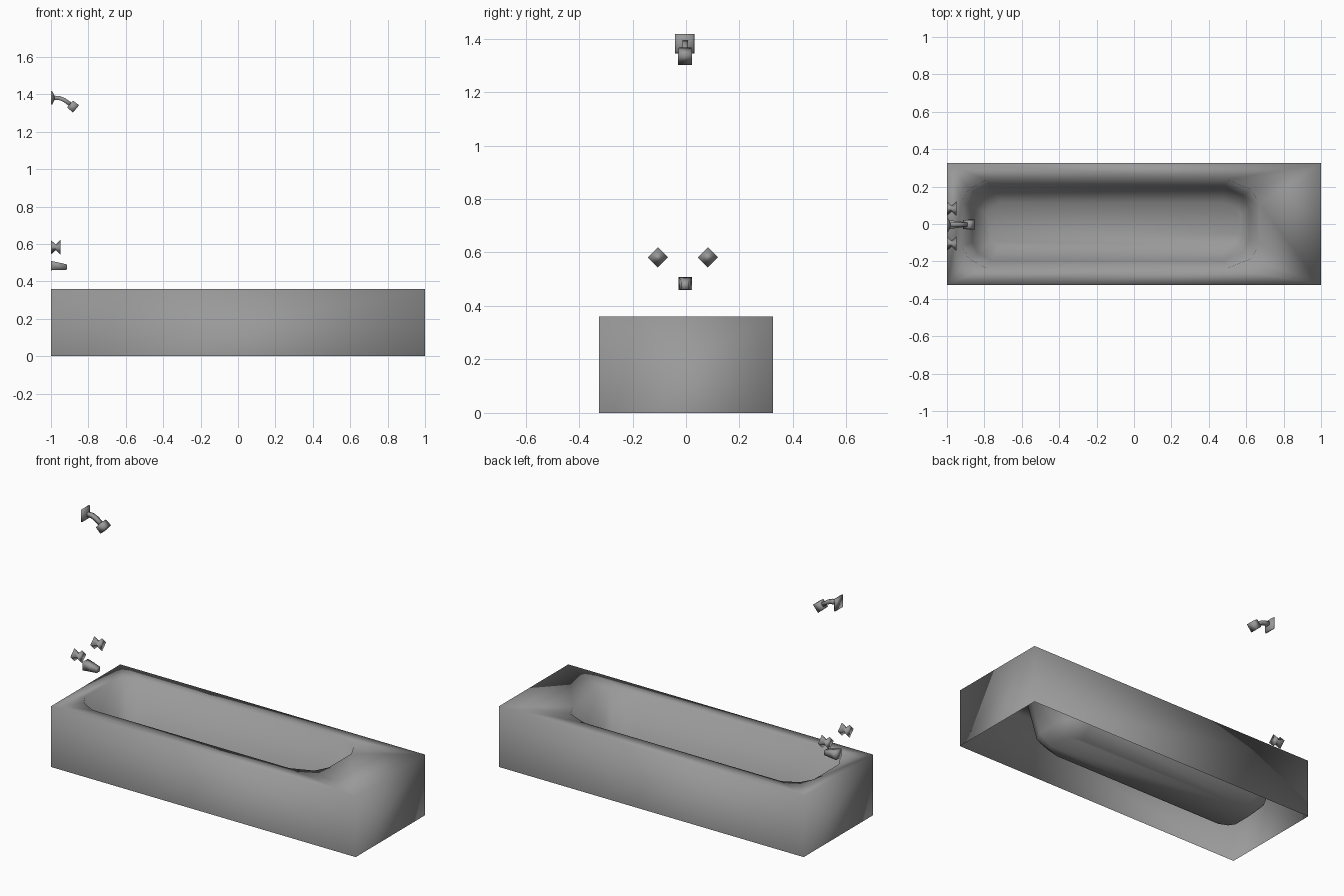
import bpy
import bmesh
from math import radians
from mathutils import Matrix, Vector

cube = bpy.data.objects.get("Cube")
if cube:
    bpy.data.objects.remove(cube, do_unlink=True)

# One grey for everything
grey = bpy.data.materials.new("plain grey")
grey.use_nodes = True
GREY = (0.32, 0.32, 0.32, 1)
grey.diffuse_color = GREY
grey.node_tree.nodes["Principled BSDF"].inputs["Base Color"].default_value = GREY


def finish(bm, name):
    """Turn a bmesh into a smooth shaded object."""
    bmesh.ops.recalc_face_normals(bm, faces=bm.faces)
    for face in bm.faces:
        face.smooth = True
    mesh = bpy.data.meshes.new(name)
    bm.to_mesh(mesh)
    bm.free()
    mesh.materials.append(grey)
    obj = bpy.data.objects.new(name, mesh)
    bpy.context.collection.objects.link(obj)
    return obj


def add_ring(bm, points):
    return [bm.verts.new(p) for p in points]


def skin(bm, lower, upper):
    """Quads between two rings with the same number of points."""
    n = len(lower)
    for i in range(n):
        j = (i + 1) % n
        bm.faces.new((lower[i], lower[j], upper[j], upper[i]))


def rectangle(half_x, half_y, z):
    return [(-half_x, -half_y, z), (half_x, -half_y, z),
            (half_x, half_y, z), (-half_x, half_y, z)]


def basin_outline(left, right, half_y, z, cut):
    """Long outline with rounded corners, mirrored front to back."""
    back = [(right, 0.45), (right - 0.04 * cut, 0.78), (right - 0.17 * cut, 1),
            (left + 0.13 * cut, 1), (left + 0.04 * cut, 0.8), (left, 0.5)]
    front = [(x, -y) for x, y in reversed(back)]
    return [(x, y * half_y, z) for x, y in back + front]


# Bathtub: open bottomed shell, flat rim and sunken basin
bm = bmesh.new()
foot = add_ring(bm, rectangle(1, 0.325, 0))
top = add_ring(bm, rectangle(1, 0.325, 0.36))
skin(bm, foot, top)
rim = add_ring(bm, basin_outline(-0.92, 0.67, 0.235, 0.36, 1))
wall = add_ring(bm, basin_outline(-0.865, 0.615, 0.195, 0.12, 0.8))
floor = add_ring(bm, basin_outline(-0.79, 0.57, 0.115, 0.04, 0.6))
skin(bm, rim, wall)
skin(bm, wall, floor)
bm.faces.new(floor)
rim_edges = []
for ring in (top, rim):
    for a, b in zip(ring, ring[1:] + ring[:1]):
        rim_edges.append(bm.edges.get((a, b)))
bmesh.ops.triangle_fill(bm, edges=rim_edges, use_beauty=True, normal=(0, 0, 1))
finish(bm, "bathtub")


def square_loft(name, y, sections, turn=0):
    """Square tube along x; sections are (x, z, half size, pitch in degrees)."""
    bm = bmesh.new()
    rings = []
    for x, z, half, pitch in sections:
        place = (Matrix.Translation((x, y, z)) @ Matrix.Rotation(radians(pitch), 4, 'Y')
                 @ Matrix.Rotation(radians(turn), 4, 'X'))
        corners = [(-1, -1), (1, -1), (1, 1), (-1, 1)]
        rings.append(add_ring(bm, [place @ Vector((0, a * half, b * half))
                                   for a, b in corners]))
    for a, b in zip(rings, rings[1:]):
        skin(bm, a, b)
    bm.faces.new(rings[0])
    bm.faces.new(rings[-1])
    return finish(bm, name)


# Two diamond shaped taps pinched at the waist
for side, y in (("right", -0.105), ("left", 0.082)):
    square_loft(side + "_tap", y, [(-1, 0.582, 0.027, 0), (-0.975, 0.582, 0.011, 0),
                                   (-0.95, 0.582, 0.027, 0)], turn=45)

# Tapered spout
square_loft("spout", -0.003, [(-1, 0.484, 0.025, 0), (-0.96, 0.481, 0.02, 0),
                              (-0.915, 0.476, 0.014, 0)])

# Shower: wall plate, bent arm and angled head
square_loft("shower_plate", -0.005, [(-1, 1.381, 0.037, 0), (-0.992, 1.381, 0.034, 0),
                                     (-0.982, 1.381, 0.012, 0)])
square_loft("shower_arm", -0.003, [(-0.99, 1.382, 0.011, 0), (-0.955, 1.38, 0.011, 8),
                                   (-0.93, 1.37, 0.011, 30), (-0.89, 1.342, 0.011, 40)])
square_loft("shower_head", -0.003, [(-0.898, 1.348, 0.024, 40), (-0.866, 1.322, 0.026, 40)])
